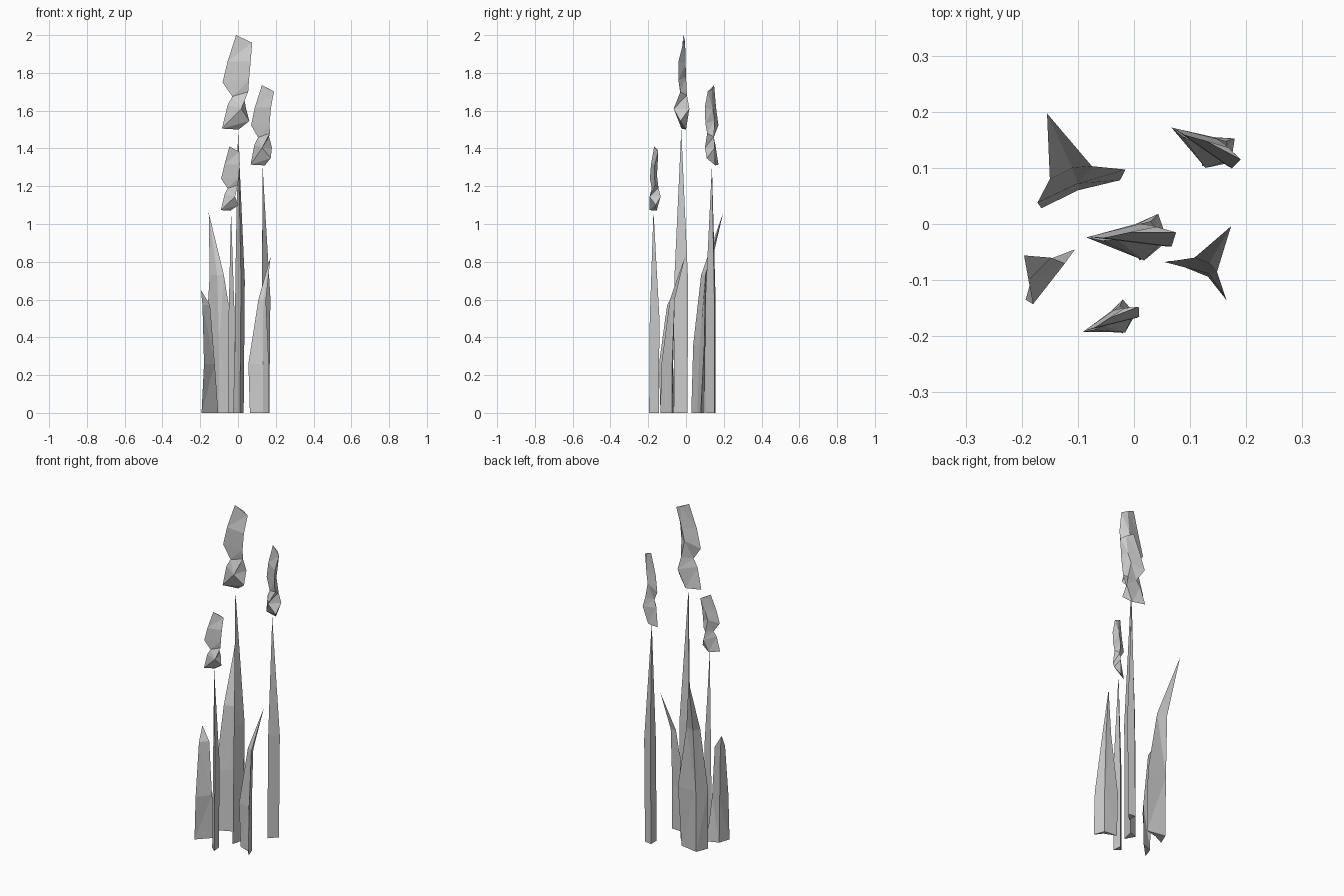
import bpy, bmesh
from math import radians
from mathutils import Matrix

cube = bpy.data.objects.get("Cube")
if cube:
    bpy.data.objects.remove(cube, do_unlink=True)

grey = bpy.data.materials.new("plain_grey")
grey.use_nodes = True
grey.diffuse_color = (0.6, 0.6, 0.6, 1)
grey.node_tree.nodes["Principled BSDF"].inputs["Base Color"].default_value = (0.6, 0.6, 0.6, 1)


def loft(name, rings, matrix=Matrix()):
    """Skin matching rings; a single-point ring closes to a tip."""
    bm = bmesh.new()
    loops = [[bm.verts.new(p) for p in ring] for ring in rings]
    count = len(loops[0])
    bm.faces.new(loops[0])
    for low, high in zip(loops, loops[1:]):
        for i in range(count):
            j = (i + 1) % count
            if len(high) == 1:
                bm.faces.new((low[i], low[j], high[0]))
            else:
                bm.faces.new((low[i], low[j], high[j], high[i]))
    if len(loops[-1]) == count:
        bm.faces.new(loops[-1])
    bmesh.ops.triangulate(bm, faces=bm.faces[:])
    bm.transform(matrix)
    bmesh.ops.recalc_face_normals(bm, faces=bm.faces[:])
    mesh = bpy.data.meshes.new(name)
    bm.to_mesh(mesh)
    bm.free()
    mesh.materials.append(grey)
    obj = bpy.data.objects.new(name, mesh)
    bpy.context.collection.objects.link(obj)


def leaf(name, levels, tip):
    """Folded blade: edges, inner crease and back spine at each height."""
    rings = [[(x, y, z) for x, y in points] for z, points in levels]
    loft(name, rings + [[tip]])


# Reed stalk and seed head, shared by the three reeds
section = [(-0.02, 0.01), (0.03, 0.028), (0.01, -0.045)]
stalk = [[(x, y, 0) for x, y in section],
         [(x + 0.006, y + 0.003, 0.7) for x, y in section],
         [(0, -0.005, 1.5)]]
# Each head ring: left edge, back ridge, front right edge
head = [
    [(-0.085, -0.004, 0.005), (0.003, 0.02, 0), (0.06, -0.01, 0.045)],
    [(-0.055, -0.01, 0.13), (0.043, 0.038, 0.11), (0.018, -0.045, 0.11)],
    [(-0.03, -0.008, 0.175), (0.03, 0.025, 0.18), (0.054, -0.01, 0.2)],
    [(-0.082, -0.003, 0.25), (0.01, 0.02, 0.28), (0.058, -0.02, 0.26)],
    [(-0.055, -0.005, 0.36), (0.03, 0.018, 0.35), (0.067, -0.02, 0.36)],
    [(-0.01, 0.005, 0.5), (0.04, 0.015, 0.475), (0.075, 0.005, 0.46)],
]

# Name, x, y, turn, stalk height, width scale
for name, x, y, turn, height, size in (
        ("tall_reed", 0, -0.02, 0, 1.5, 1),
        ("middle_reed", 0.132, 0.141, -28, 1.31, 0.85),
        ("short_reed", -0.038, -0.169, 21, 1.07, 0.68)):
    spin = Matrix.Rotation(radians(turn), 4, 'Z')
    loft(name + "_stalk", stalk, Matrix.Translation((x, y, 0)) @ spin
         @ Matrix.Diagonal((size, size, height / 1.5, 1)))
    loft(name + "_head", head, Matrix.Translation((x, y, height)) @ spin
         @ Matrix.Scale(size, 4))

# Leaf blades
leaf("back_leaf", [
    (0, [(-0.165, 0.028), (-0.1, 0.06), (-0.025, 0.078), (-0.136, 0.098)]),
    (0.36, [(-0.172, 0.038), (-0.1, 0.072), (-0.015, 0.097), (-0.136, 0.102)]),
    (0.73, [(-0.15, 0.08), (-0.11, 0.1), (-0.075, 0.103), (-0.13, 0.12)]),
], (-0.155, 0.197, 1.06))
leaf("left_leaf", [
    (0, [(0.063, -0.066), (0.132, -0.094), (0.165, -0.136), (0.143, -0.073)]),
    (0.26, [(0.055, -0.068), (0.132, -0.088), (0.163, -0.13), (0.142, -0.073)]),
    (0.6, [(0.108, -0.06), (0.134, -0.07), (0.148, -0.085), (0.143, -0.06)]),
], (0.173, -0.004, 0.83))
leaf("right_leaf", [
    (0, [(-0.193, -0.135), (-0.105, -0.045), (-0.17, -0.07)]),
    (0.26, [(-0.18, -0.143), (-0.123, -0.07), (-0.175, -0.068)]),
    (0.57, [(-0.188, -0.1), (-0.148, -0.06), (-0.185, -0.06)]),
], (-0.196, -0.056, 0.65))
